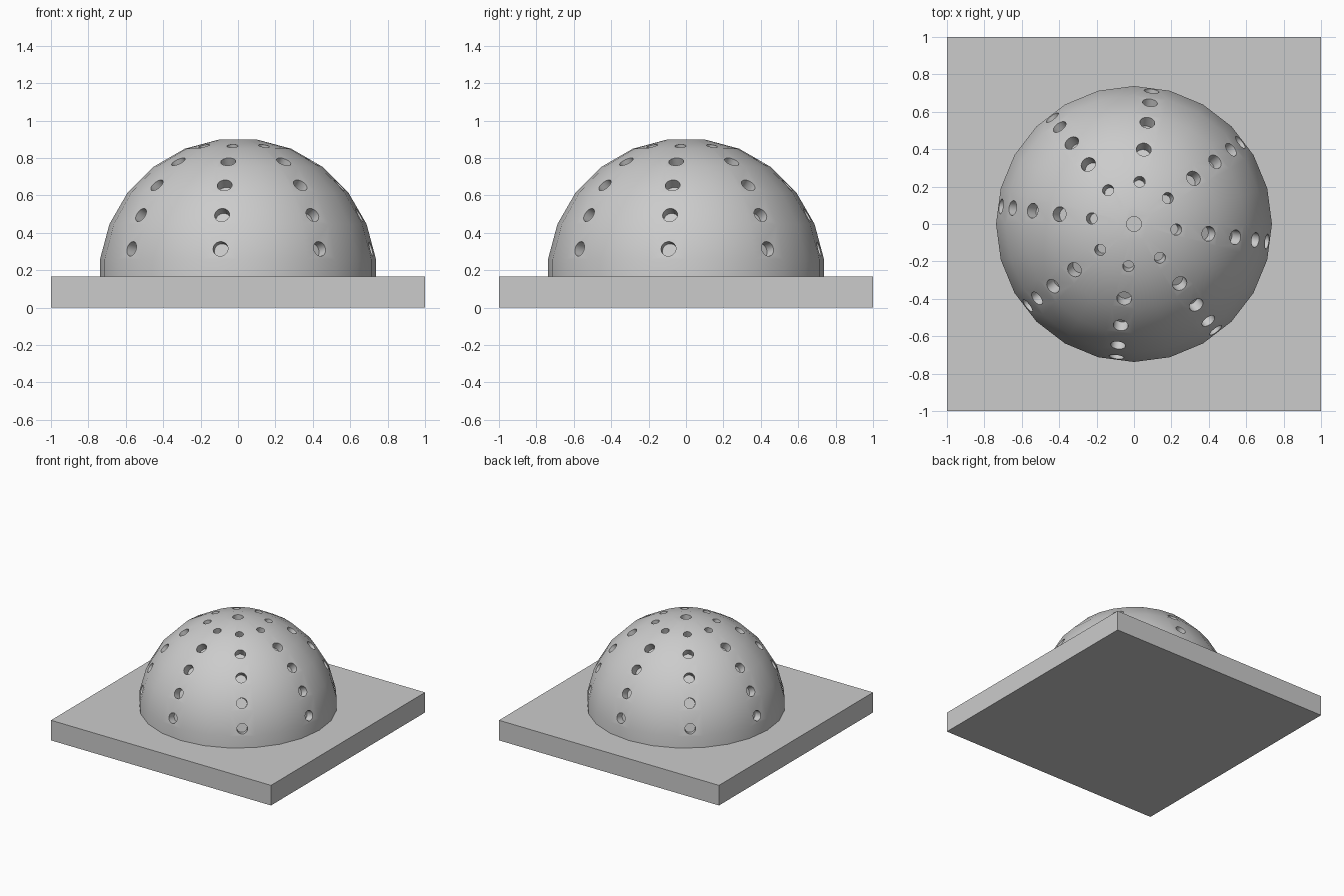
import bpy, bmesh
from math import sin, cos, radians, pi
from mathutils import Vector

cube = bpy.data.objects.get("Cube")
if cube:
    bpy.data.objects.remove(cube)

BASE_H = 0.165          # slab thickness
CENTRE = Vector((0, 0, 0.162))
RADIUS = 0.744          # dome
SIDES = 24
DEPTH = 0.07            # hole depth

grey = bpy.data.materials.new("light grey")
grey.use_nodes = True
colour = (0.6, 0.6, 0.6, 1)
grey.diffuse_color = colour
grey.node_tree.nodes["Principled BSDF"].inputs["Base Color"].default_value = colour


def make_object(name, bm):
    bmesh.ops.recalc_face_normals(bm, faces=bm.faces)
    mesh = bpy.data.meshes.new(name)
    bm.to_mesh(mesh)
    bm.free()
    mesh.materials.append(grey)
    obj = bpy.data.objects.new(name, mesh)
    bpy.context.collection.objects.link(obj)
    return obj


def direction(polar, azimuth):
    p, a = radians(polar), radians(azimuth)
    return Vector((sin(p) * cos(a), sin(p) * sin(a), cos(p)))


# Square base slab
bm = bmesh.new()
bmesh.ops.create_cube(bm, size=2)
for v in bm.verts:
    v.co.z = BASE_H * (v.co.z + 1) / 2
make_object("base_slab", bm)

# Dome: stacked rings with a flat cap, its foot sunk into the slab
bm = bmesh.new()
step = 360 / SIDES
rings = [[bm.verts.new(CENTRE + RADIUS * direction(step * (i + 0.5), step * j))
          for j in range(SIDES)] for i in range(7)]
for upper, lower in zip(rings, rings[1:]):
    for j in range(SIDES):
        k = (j + 1) % SIDES
        bm.faces.new((upper[j], lower[j], lower[k], upper[k]))
bm.faces.new(rings[0])
bm.faces.new(rings[-1])
dome = make_object("dome", bm)

# Hole cutters: one at the top, then eight columns of five
bm = bmesh.new()


def add_drill(polar, azimuth, radius):
    axis = direction(polar, azimuth)
    turn = axis.to_track_quat('Z', 'Y').to_matrix().to_4x4()
    turn.translation = CENTRE + axis * (RADIUS - DEPTH + 0.1)
    bmesh.ops.create_cone(bm, cap_ends=True, segments=24, radius1=radius,
                          radius2=radius, depth=0.2, matrix=turn)


add_drill(0, 0, 0.04)
for column in range(8):
    for row in range(5):
        add_drill(18 + 15 * row, column * 45 - 7.5, 0.03 if row == 0 else 0.04)
drills = make_object("hole_cutters", bm)
drills.hide_render = True
drills.hide_viewport = False

# Drill the dome, then bake the result and drop the cutters
cut = dome.modifiers.new("holes", 'BOOLEAN')
cut.operation = 'DIFFERENCE'
cut.solver = 'EXACT'
cut.object = drills
bpy.ops.object.select_all(action='DESELECT')
bpy.context.view_layer.objects.active = dome
dome.select_set(True)
bpy.ops.object.modifier_apply(modifier=cut.name)
bpy.data.objects.remove(drills)
bpy.ops.object.shade_smooth_by_angle(angle=radians(30))
